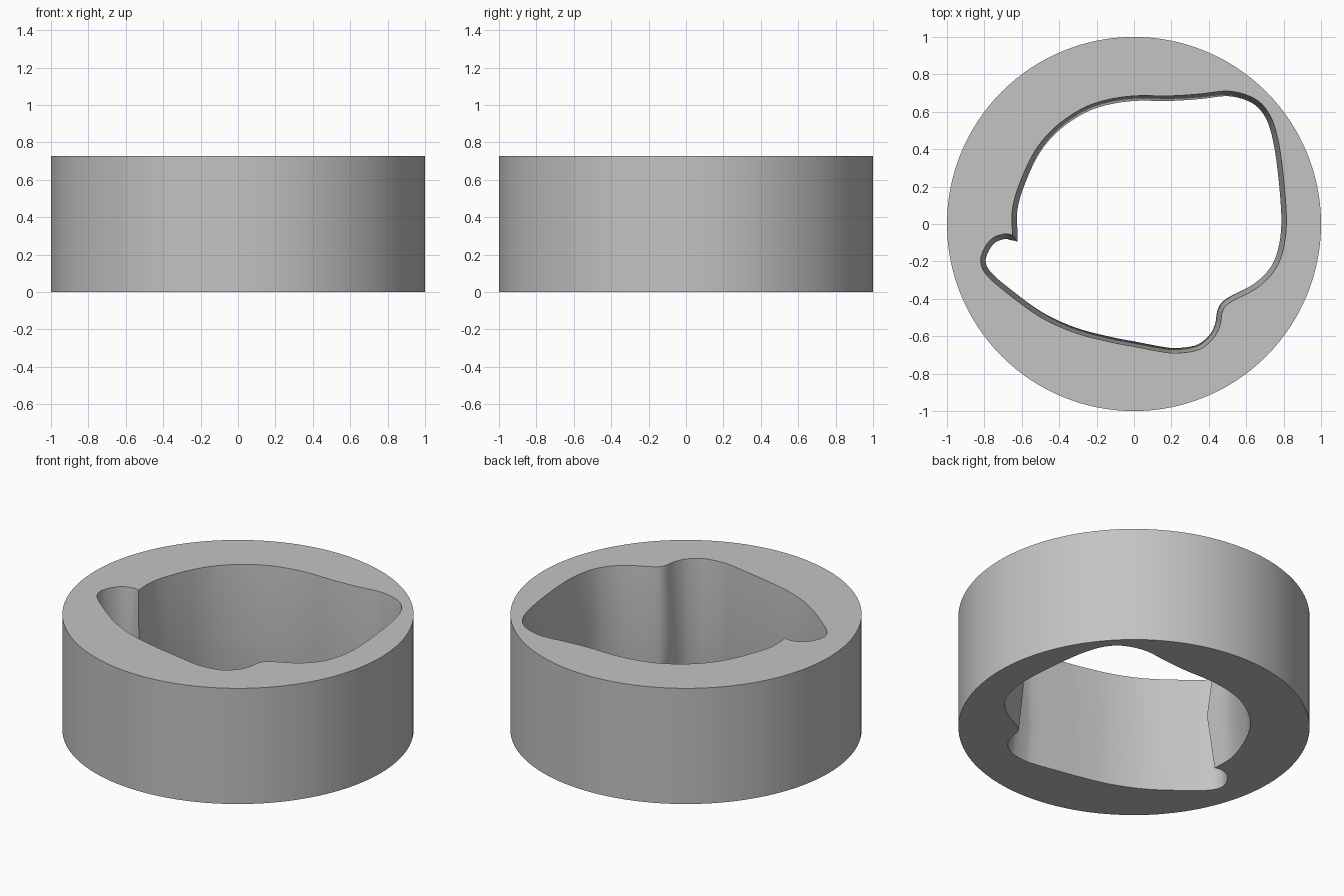
import bpy, bmesh, math
from mathutils import Vector

cube = bpy.data.objects.get("Cube")
if cube:
    bpy.data.objects.remove(cube, do_unlink=True)

HEIGHT = 0.727
SIDES = 128
DRAFT = 0.027   # inward lean of the opening at its parting line
STEPS = 5       # curve samples between outline points

# Opening outline, counter-clockwise, starting and ending at its sharp corner
OUTLINE = [
    (-.65, -.06), (-.69, -.053), (-.755, -.075), (-.80, -.13), (-.82, -.20),
    (-.79, -.27), (-.69, -.36), (-.505, -.495), (-.32, -.58), (-.13, -.63),
    (0, -.655), (.16, -.685), (.24, -.69), (.35, -.67), (.425, -.61),
    (.46, -.54), (.475, -.46), (.52, -.415), (.645, -.35), (.735, -.27),
    (.79, -.165), (.815, 0), (.80, .24), (.77, .45), (.725, .585),
    (.645, .67), (.51, .71), (.35, .695), (.19, .685), (0, .685),
    (-.16, .66), (-.29, .61), (-.425, .515), (-.53, .39), (-.61, .22),
    (-.65, .08), (-.65, -.06)]


def smooth_outline(points):
    """Catmull-Rom curve through the points, sharp at the shared end."""
    p = [Vector(q) for q in points]
    p = [2 * p[0] - p[1]] + p + [2 * p[-1] - p[-2]]
    result = []
    for a, b, c, d in zip(p, p[1:], p[2:], p[3:]):
        for i in range(STEPS):
            t = i / STEPS
            result.append(0.5 * (2 * b + (c - a) * t
                                 + (2 * a - 5 * b + 4 * c - d) * t * t
                                 + (3 * b - a - 3 * c + d) * t ** 3))
    return result


def inset(points, distance):
    """Move every point of a closed outline towards its inside."""
    result = []
    for i, p in enumerate(points):
        d1 = (p - points[i - 1]).normalized()
        d2 = (points[(i + 1) % len(points)] - p).normalized()
        n1, n2 = Vector((-d1.y, d1.x)), Vector((-d2.y, d2.x))
        n = (n1 + n2).normalized()
        result.append(p + n * distance / max(n.dot(n1), 0.6))
    return result


def add_loop(bm, points, height):
    """Closed loop of edges; height is a function of the point."""
    verts = [bm.verts.new((p.x, p.y, height(p))) for p in points]
    edges = [bm.edges.new((verts[i - 1], verts[i])) for i in range(len(verts))]
    return verts, edges


def add_wall(bm, lower, upper):
    for i in range(len(lower)):
        bm.faces.new((lower[i - 1], lower[i], upper[i], upper[i - 1]))


# Rings of points
circle = [Vector((math.cos(a), math.sin(a)))
          for a in (math.tau * i / SIDES for i in range(SIDES))]
opening = smooth_outline(OUTLINE)
waist = inset(opening, DRAFT)

bm = bmesh.new()
outer_low, outer_low_edges = add_loop(bm, circle, lambda p: 0)
outer_top, outer_top_edges = add_loop(bm, circle, lambda p: HEIGHT)
inner_low, inner_low_edges = add_loop(bm, opening, lambda p: 0)
inner_mid, _ = add_loop(bm, waist, lambda p: 0.2 + 0.38 * p.x ** 2)
inner_top, inner_top_edges = add_loop(bm, opening, lambda p: HEIGHT)

# Outer wall, two-part drafted opening, flat top and bottom
add_wall(bm, outer_low, outer_top)
add_wall(bm, inner_low, inner_mid)
add_wall(bm, inner_mid, inner_top)
for edges in (outer_low_edges + inner_low_edges, outer_top_edges + inner_top_edges):
    bmesh.ops.triangle_fill(bm, edges=edges, use_beauty=True)
bmesh.ops.recalc_face_normals(bm, faces=bm.faces)

mesh = bpy.data.meshes.new("hollow_block")
bm.to_mesh(mesh)
bm.free()
block = bpy.data.objects.new("hollow_block", mesh)
bpy.context.collection.objects.link(block)

# Plain grey material
grey = bpy.data.materials.new("plain_grey")
grey.use_nodes = True
colour = (0.55, 0.55, 0.55, 1)
grey.diffuse_color = colour
grey.node_tree.nodes["Principled BSDF"].inputs["Base Color"].default_value = colour
mesh.materials.append(grey)

bpy.ops.object.select_all(action='DESELECT')
block.select_set(True)
bpy.context.view_layer.objects.active = block
bpy.ops.object.shade_smooth_by_angle(angle=math.radians(30))
